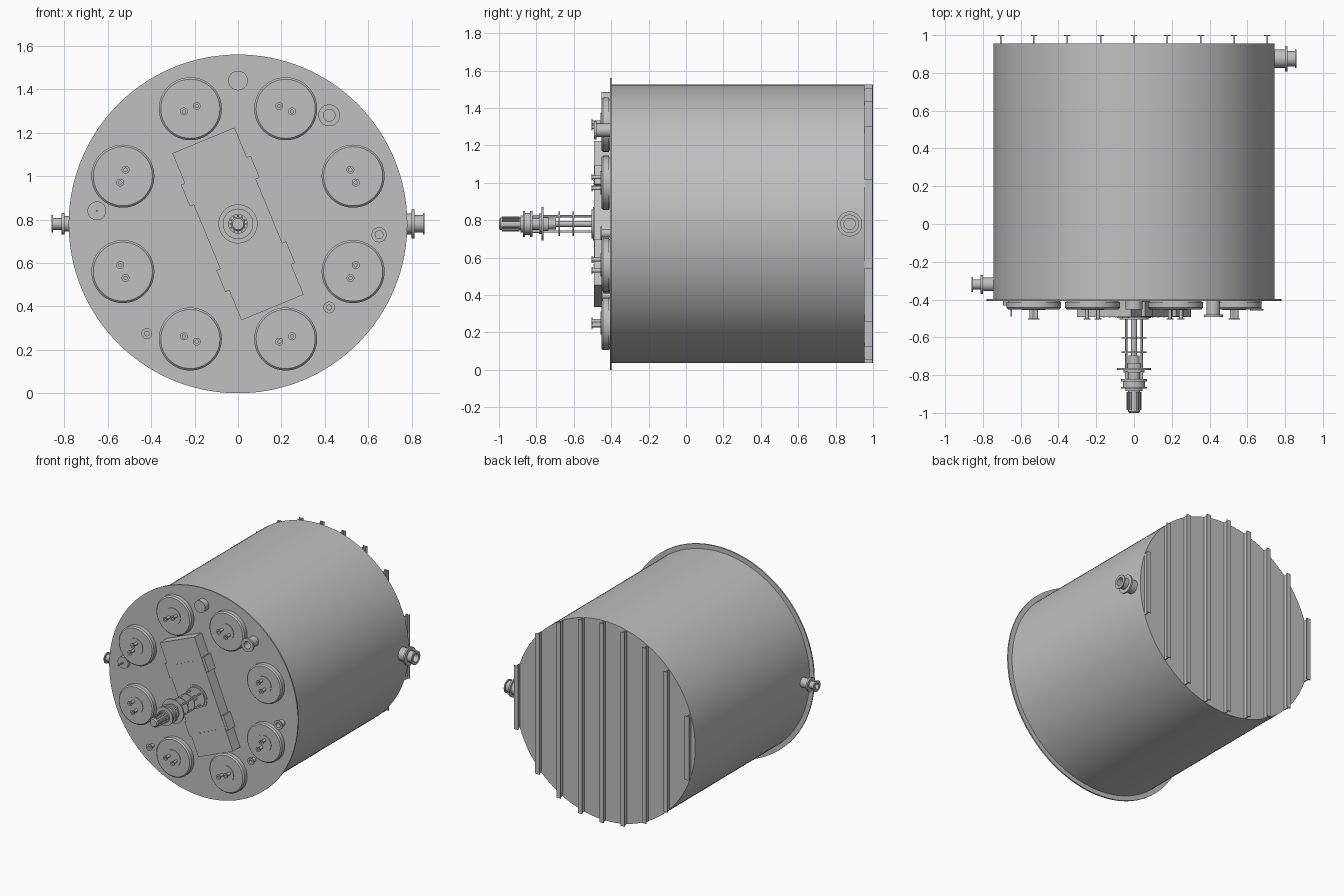
import bpy, bmesh, math
from mathutils import Vector, Matrix

cube = bpy.data.objects.get("Cube")
if cube:
    bpy.data.objects.remove(cube, do_unlink=True)

grey = bpy.data.materials.new("plain_grey")
grey.use_nodes = True
COLOUR = (0.53, 0.53, 0.53, 1)
grey.diffuse_color = COLOUR
grey.node_tree.nodes["Principled BSDF"].inputs["Base Color"].default_value = COLOUR

AXIS_Z = 0.78          # height of the tank axis
FACE = -0.407          # y of the front plate
FRONT, LEFT, RIGHT = Vector((0, -1, 0)), Vector((1, 0, 0)), Vector((-1, 0, 0))


def finish(name, bm, smooth=True):
    """Turn a bmesh into a named grey object."""
    bmesh.ops.recalc_face_normals(bm, faces=bm.faces)
    mesh = bpy.data.meshes.new(name)
    bm.to_mesh(mesh)
    bm.free()
    mesh.materials.append(grey)
    ob = bpy.data.objects.new(name, mesh)
    bpy.context.collection.objects.link(ob)
    if smooth:
        bpy.ops.object.select_all(action="DESELECT")
        ob.select_set(True)
        bpy.context.view_layer.objects.active = ob
        bpy.ops.object.shade_smooth_by_angle(angle=math.radians(35))
    return ob


def lathe(bm, profile, origin, direction, segs=32):
    """Add a turned solid; profile holds (radius, distance) pairs."""
    turn = direction.to_track_quat("Z", "Y").to_matrix()
    rings = []
    for r, t in profile:
        rings.append([bm.verts.new(Vector(origin) + turn @ Vector(
            (r * math.cos(math.tau * i / segs), r * math.sin(math.tau * i / segs), t)))
            for i in range(segs)])
    for a, b in zip(rings, rings[1:]):
        for i in range(segs):
            j = (i + 1) % segs
            bm.faces.new((a[i], a[j], b[j], b[i]))
    bm.faces.new(rings[0])
    bm.faces.new(rings[-1])


def disc(bm, r, t0, t1, origin, direction=FRONT, segs=32):
    lathe(bm, [(r, t0), (r, t1)], origin, direction, segs)


def box(bm, size, centre, angle=0):
    """Add a box turned about the tank axis direction."""
    m = (Matrix.Translation(centre) @ Matrix.Rotation(angle, 4, "Y")
         @ Matrix.Diagonal((*size, 1)))
    bmesh.ops.create_cube(bm, size=1, matrix=m)


def nozzle(bm, pipe, flange, length, origin, direction=FRONT, thick=0.008, segs=24):
    """Open pipe stub with an end flange."""
    bore = pipe * 0.75
    lathe(bm, [(pipe, 0), (pipe, length - thick), (flange, length - thick),
               (flange, length), (bore, length), (bore, length * 0.3)],
          origin, direction, segs)


# Tank shell and front plate
bm = bmesh.new()
disc(bm, 0.745, -0.955, 0.4, (0, 0, AXIS_Z), FRONT, 128)
finish("tank_shell", bm)
bm = bmesh.new()
disc(bm, 0.78, 0.397, -FACE, (0, 0, AXIS_Z), FRONT, 128)
finish("front_plate", bm)

# Stiffening beams across the back, cut to the circle
bm = bmesh.new()
for i in range(-4, 5):
    x = i * 0.1765
    h = 2 * math.sqrt(0.745 ** 2 - x ** 2)
    box(bm, (0.008, 0.04, h), (x, 0.975, AXIS_Z))
    box(bm, (0.034, 0.006, h), (x, 0.997, AXIS_Z))
finish("back_beams", bm, False)

# Ring of covers, each with two small nozzles
covers, ports = bmesh.new(), bmesh.new()
for k in range(8):
    a = math.radians(22.5 + 45 * k)
    out = Vector((math.cos(a), 0, math.sin(a)))
    tangent = Vector((-math.sin(a), 0, math.cos(a)))
    c = Vector((0, FACE, AXIS_Z)) + out * 0.574
    lathe(covers, [(0.138, 0), (0.138, 0.006), (0.145, 0.006), (0.145, 0.036),
                   (0.136, 0.045), (0.062, 0.045), (0.062, 0.049)], c, FRONT, 64)
    for s in (-1, 1):
        nozzle(ports, 0.01, 0.018, 0.055, c + tangent * s * 0.032 + FRONT * 0.043,
               thick=0.006, segs=20)
finish("round_covers", covers)
finish("cover_nozzles", ports)

# Tilted rectangular housing with side tabs
TILT = math.radians(-22.5)
along = Vector((math.sin(TILT), 0, math.cos(TILT)))
across = Vector((math.cos(TILT), 0, -math.sin(TILT)))
mid = Vector((0, -0.449, AXIS_Z))
bm = bmesh.new()
box(bm, (0.31, 0.086, 0.833), mid, TILT)
for u in (-1, 1):
    for v in (-1, 1):
        box(bm, (0.03, 0.08, 0.108), mid + along * u * 0.213 + across * v * 0.159, TILT)
finish("tilted_housing", bm, False)

# Small bolts on the housing
bm = bmesh.new()
for u in (-0.25, 0.25):
    for i in range(-2, 3):
        disc(bm, 0.004, 0.04, 0.046, mid + along * u + across * i * 0.035, segs=8)
finish("housing_bolts", bm)

# Small fittings on the front plate
bm = bmesh.new()
nozzle(bm, 0.036, 0.05, 0.085, (0.42, FACE, 1.28), thick=0.014, segs=32)
nozzle(bm, 0.024, 0.035, 0.05, (0.65, FACE, 0.73))
nozzle(bm, 0.015, 0.027, 0.045, (0.42, FACE, 0.395))
nozzle(bm, 0.014, 0.025, 0.045, (-0.42, FACE, 0.275))
disc(bm, 0.045, 0, 0.045, (0, FACE, 1.44))
disc(bm, 0.043, 0, 0.025, (-0.65, FACE, 0.84))
disc(bm, 0.005, 0.02, 0.082, (-0.65, FACE, 0.84), segs=12)
finish("plate_fittings", bm)

# Side nozzles: large at the rear left, small at the front right
bm = bmesh.new()
for start, d, flange, end, pipe in (((0.73, 0.875, AXIS_Z), LEFT, 0.067, 0.05, 0.04),
                                    ((-0.73, -0.32, AXIS_Z), RIGHT, 0.05, 0.04, 0.027)):
    disc(bm, flange * 0.72, 0, 0.07, start, d)
    disc(bm, flange, 0.07, 0.082, start, d)
    nozzle(bm, pipe, end, 0.13, start, d)
finish("side_nozzles", bm)

# Agitator drive: mount, spacer rods, plates, coupling and motor
base = Vector((0, 0, AXIS_Z))
bm = bmesh.new()
disc(bm, 0.09, 0.49, 0.497, base)
disc(bm, 0.077, 0.497, 0.506, base)
disc(bm, 0.016, 0.49, 0.78, base, segs=20)
for t, r in ((0.6, 0.065), (0.675, 0.065)):
    disc(bm, r, t, t + 0.007, base)
lathe(bm, [(0.03, 0.695), (0.03, 0.735), (0.045, 0.735), (0.045, 0.762),
           (0.09, 0.762), (0.09, 0.772), (0.055, 0.772), (0.055, 0.785),
           (0.032, 0.785), (0.032, 0.82), (0.07, 0.82), (0.07, 0.835),
           (0.058, 0.835), (0.058, 0.862), (0.07, 0.862), (0.07, 0.872),
           (0.045, 0.872), (0.045, 0.885), (0.033, 0.885), (0.033, 0.992),
           (0.026, 1.0)], base, FRONT, 40)
finish("agitator_drive", bm)

bm = bmesh.new()
for k in range(4):
    a = math.radians(45 + 90 * k)
    p = base + Vector((math.cos(a), 0, math.sin(a))) * 0.058
    disc(bm, 0.006, 0.5, 0.765, p, segs=12)
    disc(bm, 0.007, 0.78, 0.825, p, segs=12)
finish("spacer_rods", bm)

# Cooling fins around the motor
bm = bmesh.new()
for k in range(12):
    a = math.tau * k / 12
    p = base + Vector((math.sin(a), 0, math.cos(a))) * 0.035
    box(bm, (0.007, 0.095, 0.01), p + FRONT * 0.937, a)
finish("motor_fins", bm, False)
